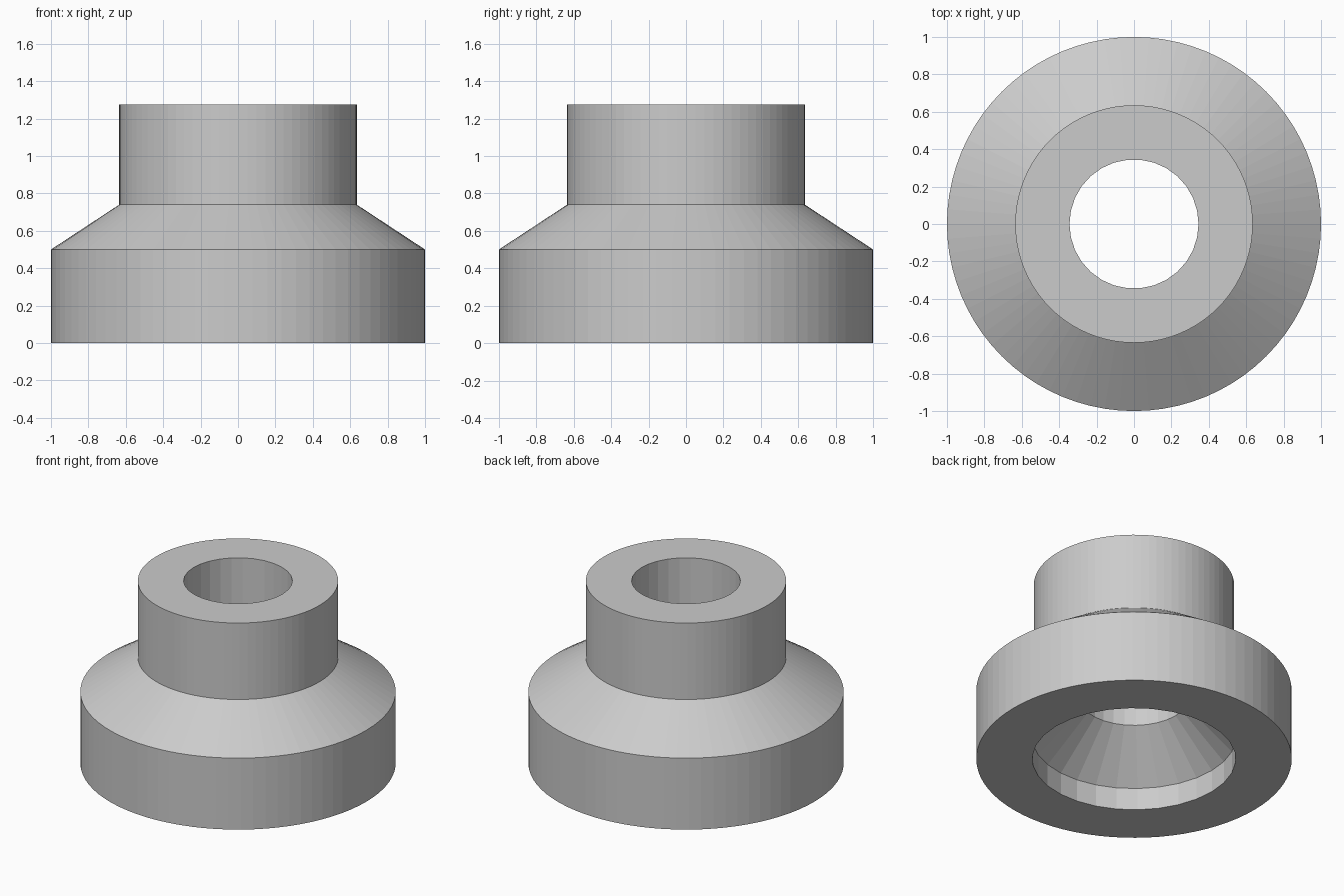
import bpy
import bmesh
from math import cos, sin, tau

cube = bpy.data.objects.get("Cube")
if cube:
    bpy.data.objects.remove(cube, do_unlink=True)

# Single plain grey
grey = bpy.data.materials.new("plain grey")
grey.use_nodes = True
colour = (0.6, 0.6, 0.6, 1)
grey.diffuse_color = colour
grey.node_tree.nodes["Principled BSDF"].inputs["Base Color"].default_value = colour


def turned_solid(name, profile, sides):
    """Closed solid of revolution from (radius, height) points, bottom to top."""
    bm = bmesh.new()
    rings = [[bm.verts.new((r * cos(tau * i / sides), r * sin(tau * i / sides), z))
              for i in range(sides)] for r, z in profile]
    for low, high in zip(rings, rings[1:]):
        for i in range(sides):
            j = (i + 1) % sides
            bm.faces.new((low[i], low[j], high[j], high[i]))
    bm.faces.new(rings[0][::-1])
    bm.faces.new(rings[-1])
    mesh = bpy.data.meshes.new(name)
    bm.to_mesh(mesh)
    bm.free()
    mesh.materials.append(grey)
    obj = bpy.data.objects.new(name, mesh)
    bpy.context.collection.objects.link(obj)
    return obj


# Wide base, sloping shoulder and narrow neck
body = turned_solid("stepped_collar",
                    [(1, 0), (1, 0.5), (0.635, 0.74), (0.635, 1.275)], 80)

# Bore: wide recess, cone, then a straight hole through the neck
bore = turned_solid("bore_cutter",
                    [(0.645, -0.1), (0.645, 0.155), (0.345, 0.445), (0.345, 1.4)], 30)
bore.hide_render = True

cut = body.modifiers.new("bore", 'BOOLEAN')
cut.operation = 'DIFFERENCE'
cut.solver = 'EXACT'
cut.object = bore
bpy.context.view_layer.objects.active = body
bpy.ops.object.modifier_apply(modifier=cut.name)
bpy.data.objects.remove(bore, do_unlink=True)
